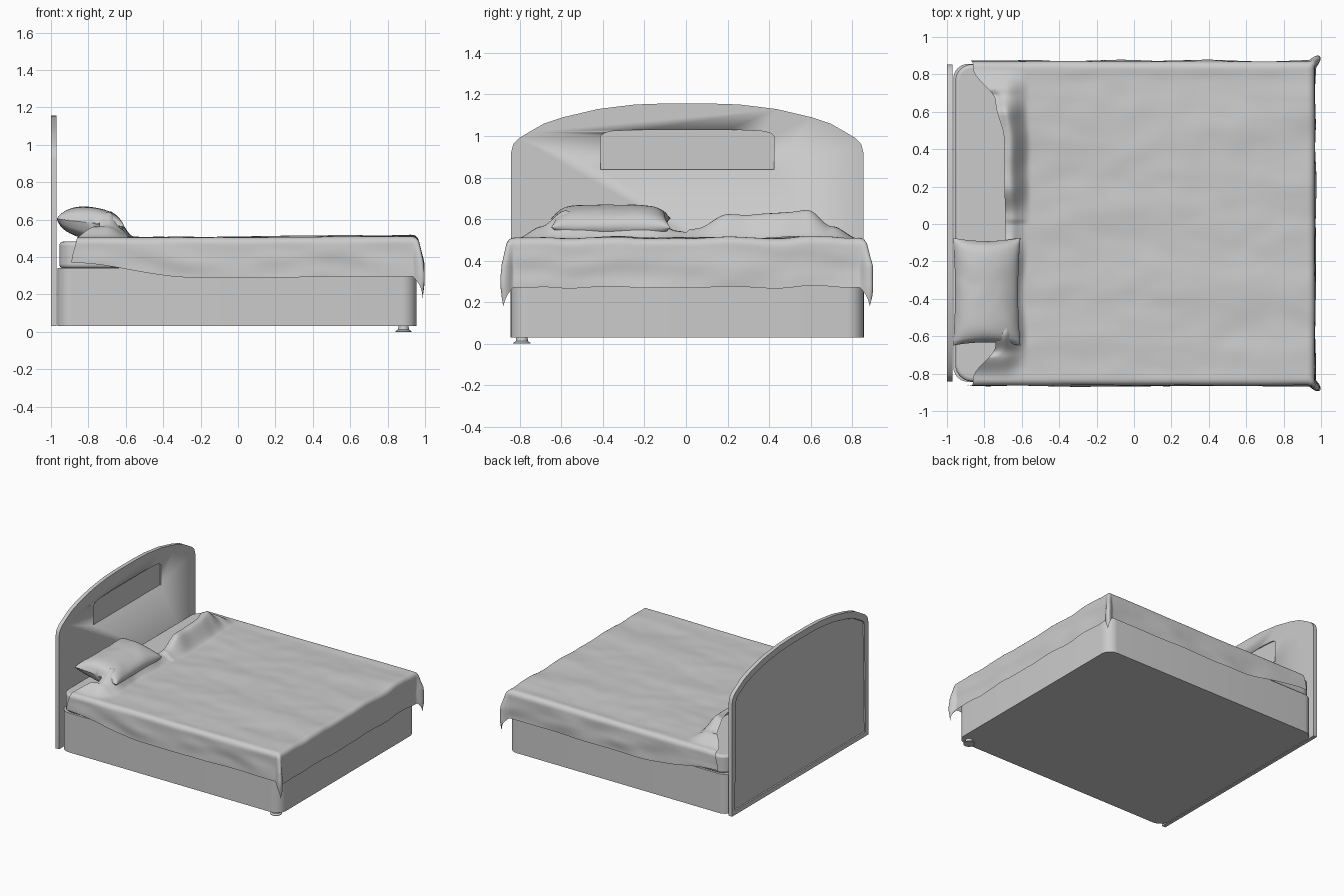
import bpy, bmesh, math
from mathutils import Vector, noise

if "Cube" in bpy.data.objects:
    bpy.data.objects.remove(bpy.data.objects["Cube"])

CY = 0.006  # the bed frame sits slightly off centre in y


def finish(name, bm, angle=35):
    bmesh.ops.recalc_face_normals(bm, faces=bm.faces)
    me = bpy.data.meshes.new(name)
    bm.to_mesh(me)
    bm.free()
    ob = bpy.data.objects.new(name, me)
    bpy.context.collection.objects.link(ob)
    bpy.context.view_layer.objects.active = ob
    bpy.ops.object.select_all(action='DESELECT')
    ob.select_set(True)
    bpy.ops.object.shade_smooth_by_angle(angle=math.radians(angle))
    return ob


def prism(pts, offset):
    """Extrude a planar loop of 3D points; returns bmesh and its start face."""
    bm = bmesh.new()
    face = bm.faces.new([bm.verts.new(p) for p in pts])
    new = bmesh.ops.extrude_face_region(bm, geom=[face], use_keep_orig=True)
    bmesh.ops.translate(bm, vec=offset,
                        verts=[g for g in new['geom'] if isinstance(g, bmesh.types.BMVert)])
    bmesh.ops.recalc_face_normals(bm, faces=bm.faces)
    return bm, face


def mirrored(half, x):
    return [(x, CY + y, z) for y, z in half] + [(x, CY - y, z) for y, z in reversed(half)]


def rounded_slab(name, x0, x1, hy, z0, z1, r, bevel=0):
    pts = []
    for k, (cx, cy) in enumerate([(x1 - r, hy - r), (x0 + r, hy - r), (x0 + r, r - hy), (x1 - r, r - hy)]):
        for i in range(9):
            a = math.pi / 2 * (k + i / 8)
            pts.append((cx + r * math.cos(a), CY + cy + r * math.sin(a), z0))
    ob = finish(name, prism(pts, (0, 0, z1 - z0))[0])
    if bevel:
        m = ob.modifiers.new("soft_edge", 'BEVEL')
        m.width, m.segments, m.limit_method = bevel, 4, 'ANGLE'
        m.angle_limit = math.radians(45)
    return ob


def sheet(name, fn, nu, nv):
    bm = bmesh.new()
    g = [[bm.verts.new(fn(i / nu, 2 * j / nv - 1)) for j in range(nv + 1)] for i in range(nu + 1)]
    for i in range(nu):
        for j in range(nv):
            bm.faces.new((g[i][j], g[i + 1][j], g[i + 1][j + 1], g[i][j + 1]))
    bmesh.ops.remove_doubles(bm, verts=bm.verts, dist=1e-5)
    return finish(name, bm, 80)


def smooth(t):
    t = min(1, max(0, t))
    return t * t * (3 - 2 * t)


def interp(x, table):
    for (a, p), (b, q) in zip(table, table[1:]):
        if x <= b:
            return p + (q - p) * smooth((x - a) / (b - a))
    return table[-1][1]


# Headboard: arched board, inset back panel, shallow front recess
arch = [(.848, .03), (.848, .92), (.838, .96), (.81, .99), (.76, 1.02), (.69, 1.06),
        (.60, 1.09), (.43, 1.13), (.25, 1.152), (.1, 1.157)]
bm, back = prism(mirrored(arch, -1.0), (.03, 0, 0))
bmesh.ops.inset_region(bm, faces=[back], thickness=.05, depth=0)
bmesh.ops.inset_region(bm, faces=[back], thickness=.004, depth=-.008)
headboard = finish("headboard", bm)
recess = [(.418, .84), (.418, 1.0), (.40, 1.015), (.36, 1.023), (.2, 1.031)]
cutter = finish("headboard_recess_cutter", prism(mirrored(recess, -.978), (.05, 0, 0))[0])
cutter.hide_render = True
cutter.hide_set(True)
cut = headboard.modifiers.new("recess", 'BOOLEAN')
cut.object, cut.operation, cut.solver = cutter, 'DIFFERENCE', 'EXACT'

# Divan base and mattress
rounded_slab("bed_base", -.966, .955, .85, .03, .34, .08)
rounded_slab("mattress", -.955, .945, .848, .34, .482, .09, .02)

# Foot: small flared peg
bm = bmesh.new()
rings = [(.042, 0), (.042, .004), (.03, .012), (.026, .035)]
loops = [[bm.verts.new((.885 + r * math.cos(a * math.pi / 12), -.79 + r * math.sin(a * math.pi / 12), z))
          for a in range(24)] for r, z in rings]
for lo, hi in zip(loops, loops[1:]):
    for a in range(24):
        bm.faces.new((lo[a], lo[a - 1], hi[a - 1], hi[a]))
bm.faces.new(loops[0])
bm.faces.new(loops[-1])
finish("foot", bm)


# Pillow: elliptical section, thinning to pinched seams, tilted to the headboard
def pillow_point(u, v):
    a = u * 2 * math.pi
    p, q = math.cos(a), math.sin(a)
    x = .182 * p * (.93 + .07 * v * v)
    y = .288 * v * (1 - .06 * (1 - p * p))
    z = .085 * q * math.sqrt(max(0, 1 - v ** 6)) + .004 * noise.noise((p * 2, v * 3, q))
    t = .12
    return (-.788 + x * math.cos(t) + z * math.sin(t), -.362 + y,
            .582 - x * math.sin(t) + z * math.cos(t))


sheet("pillow", pillow_point, 48, 40)

# Duvet: sheet draped over the mattress, hunched up at the head, tailed at the corners
HEAD = [(0, -.69), (.45, -.695), (.65, -.74), (.83, -.86), (1.09, -.89)]
HUMP = [(0, .055), (.04, .06), (.2, .135), (.58, .14), (.7, .06), (.83, 0)]
EX, EY, R = .93, .83, .035


def duvet_point(u, v):
    w, side = abs(v) * 1.09, 1 if v > 0 else -1
    xh = interp(w, HEAD)
    s = xh + u * (1.19 - xh)
    x, y = min(s, EX), min(w, EY)
    ex = max(0, s - EX)
    ey = max(0, w - EY) / .26 * (.155 + .08 * smooth((s + .89) / .65))
    # top: long soft folds plus the hump over the pillow
    rise = .010 * noise.noise((x * 1.4, side * y * 4.5, 3.1)) + .004 * noise.noise((x * 6, side * y * 9, 7))
    z = .505 + rise * smooth((EY - y) / .1 + .3) + .006 * smooth((x + .2) / 1.0)
    start = -.555 if side > 0 else -.575
    start += .02 * noise.noise((side * y * 4, 0, 5))
    z += interp(y, HUMP) * smooth((start - x) / .13)
    if y < .7:
        z -= .02 * smooth((xh + .05 - x) / .05)
    # hanging part
    d = math.hypot(ex, ey)
    if d > 0:
        dx, dy = ex / d, ey / d
        th = min(d / R, math.pi / 2)
        out = R * math.sin(th)
        hang = min(1, d / .15)
        diag = 2 * dx * dy
        out += hang * (.045 * diag ** 3 + .004
                       + .011 * noise.noise((s * 4, side * w * 4, d * 9)))
        z -= R * (1 - math.cos(th)) + max(0, d - R * math.pi / 2)
        x += dx * out
        y += dy * out
    return (x, CY * .5 + side * y, z)


sheet("duvet", duvet_point, 150, 160)
